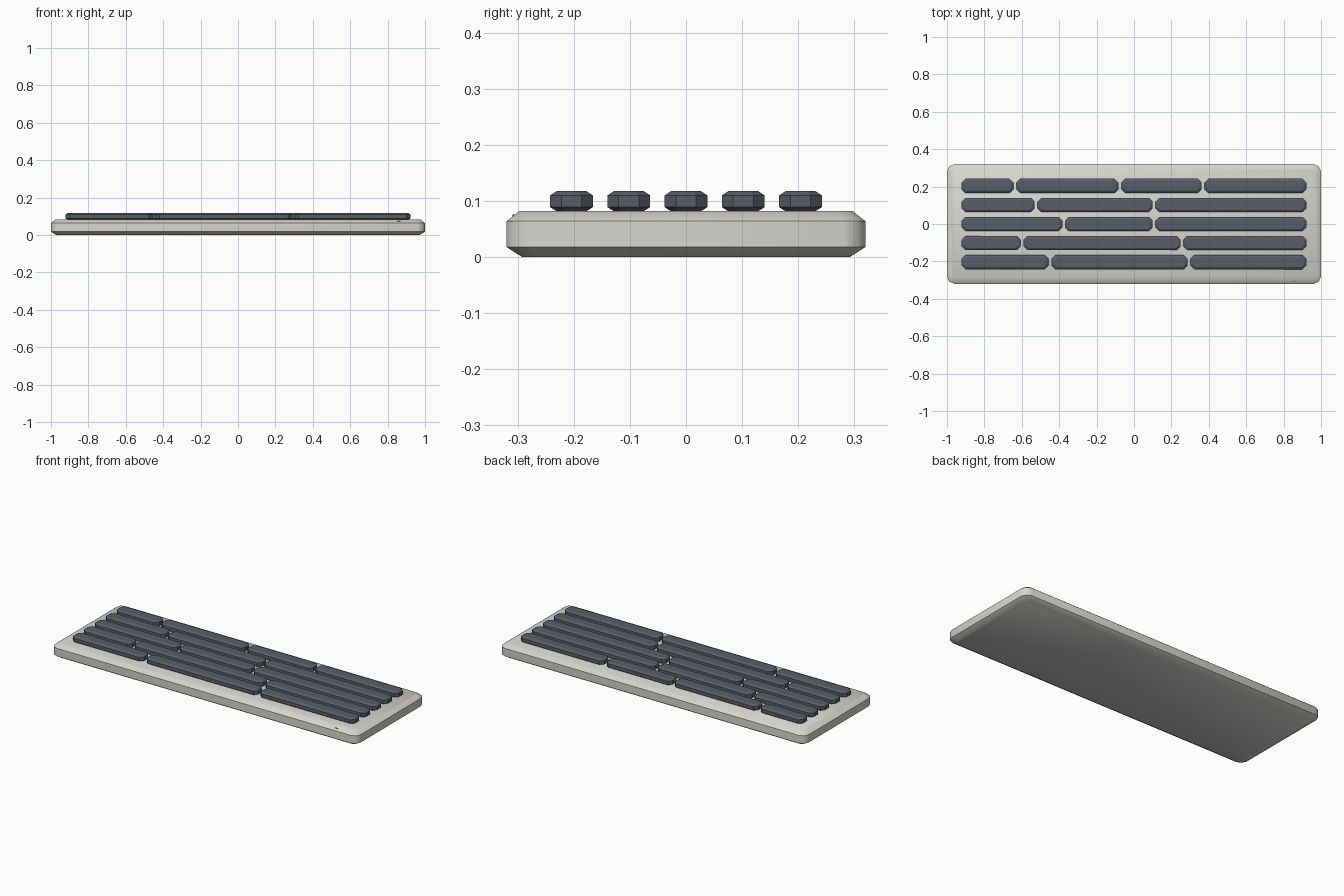
import bpy, bmesh, math

if "Cube" in bpy.data.objects:
    bpy.data.objects.remove(bpy.data.objects["Cube"])


def material(name, rgb):
    m = bpy.data.materials.new(name)
    m.diffuse_color = (*rgb, 1)
    m.use_nodes = True
    m.node_tree.nodes["Principled BSDF"].inputs["Base Color"].default_value = m.diffuse_color
    return m


def outline(hx, hy, r, segs):
    """Rectangle outline with rounded (or chamfered, segs=1) corners."""
    pts = []
    for i, (sx, sy) in enumerate([(1, 1), (-1, 1), (-1, -1), (1, -1)]):
        for k in range(segs + 1):
            a = math.pi / 2 * (i + k / segs)
            pts.append((sx * (hx - r) + r * math.cos(a), sy * (hy - r) + r * math.sin(a)))
    return pts


def slab(name, centre, hx, hy, r, segs, layers, mat, smooth=None):
    """Stack of inset outlines: layers are (z, inset) pairs, capped at both ends."""
    bm = bmesh.new()
    rings = []
    for z, inset in layers:
        pts = outline(hx - inset, hy - inset, max(r - inset * 0.5, 0.002), segs)
        rings.append([bm.verts.new((x, y, z)) for x, y in pts])
    n = len(rings[0])
    for lo, hi in zip(rings, rings[1:]):
        for i in range(n):
            j = (i + 1) % n
            bm.faces.new((lo[i], lo[j], hi[j], hi[i]))
    bm.faces.new(rings[0][::-1])
    bm.faces.new(rings[-1])
    me = bpy.data.meshes.new(name)
    bm.to_mesh(me)
    bm.free()
    me.materials.append(mat)
    ob = bpy.data.objects.new(name, me)
    ob.location = centre
    bpy.context.collection.objects.link(ob)
    if smooth:
        bpy.context.view_layer.objects.active = ob
        ob.select_set(True)
        bpy.ops.object.shade_smooth_by_angle(angle=math.radians(smooth))
        ob.select_set(False)
    return ob


case_mat = material("case_off_white", (0.68, 0.67, 0.63))
key_mat = material("key_slate", (0.10, 0.11, 0.135))
light_mat = material("light_brown", (0.25, 0.16, 0.10))

# Case with chamfered rims and rounded corners
slab("case", (0, 0, 0), 1.0, 0.32, 0.04, 2,
     [(0, 0.028), (0.018, 0), (0.064, 0), (0.082, 0.023)], case_mat, 50)

# Five rows of wide keys, split at the listed gap centres
rows = [
    (0.204, [-0.637, -0.075, 0.37]),
    (0.102, [-0.523, 0.108]),
    (0.0, [-0.375, 0.108]),
    (-0.102, [-0.598, 0.257]),
    (-0.204, [-0.449, 0.295]),
]
END, GAP = 0.922, 0.016
for r, (y, splits) in enumerate(rows):
    edges = [-END - GAP / 2, *splits, END + GAP / 2]
    for c, (a, b) in enumerate(zip(edges, edges[1:])):
        slab(f"key_{r + 1}_{c + 1}", ((a + b) / 2, y, 0.082),
             (b - a - GAP) / 2, 0.038, 0.02, 1,
             [(0, 0.011), (0.007, 0), (0.028, 0), (0.036, 0.012)], key_mat)

# Small status light on the front rim
slab("status_light", (0.86, -0.305, 0.069), 0.01, 0.004, 0.002, 1,
     [(0, 0), (0.007, 0)], light_mat)
